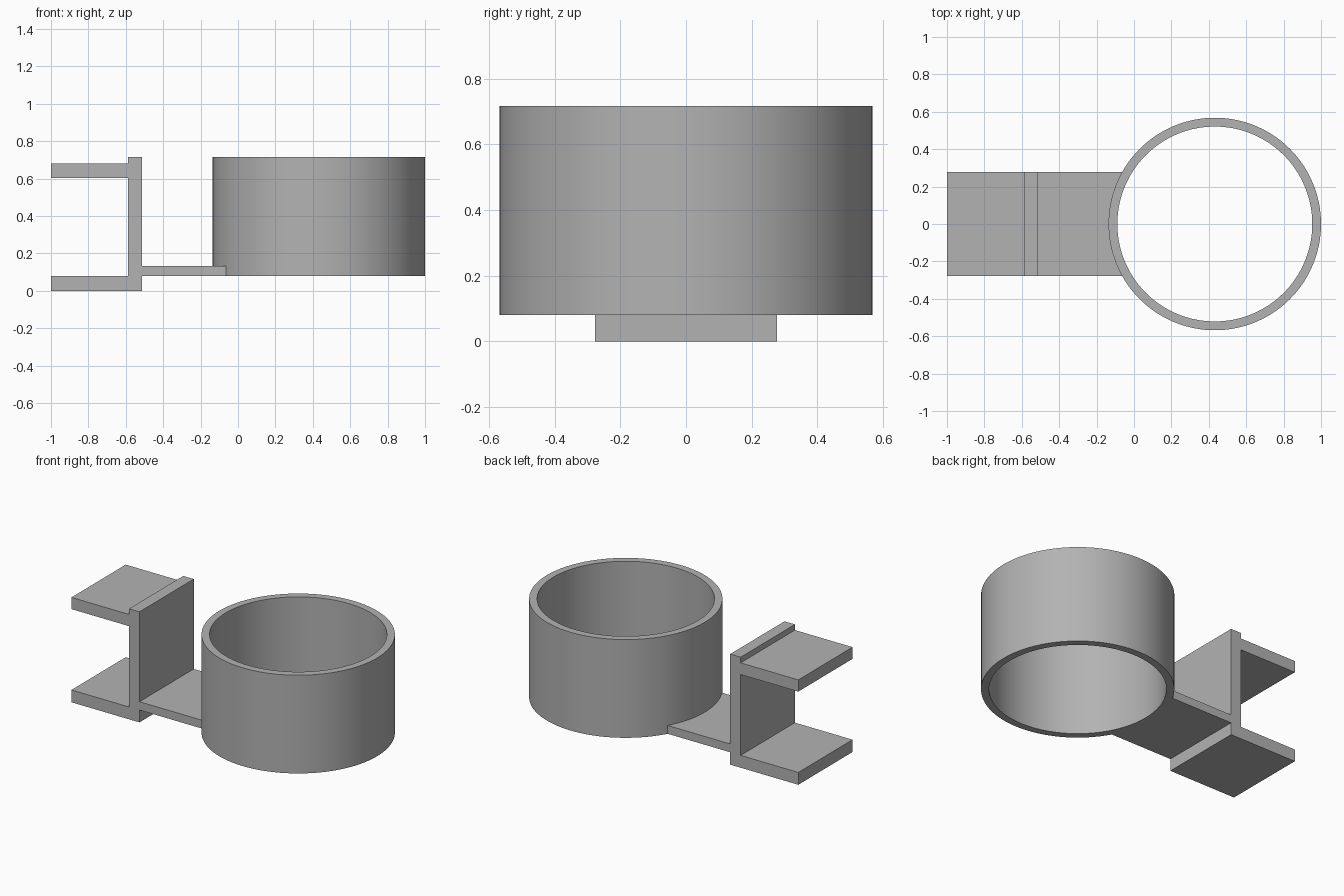
import bpy, bmesh, math
from mathutils import Vector

cube = bpy.data.objects.get("Cube")
if cube:
    bpy.data.objects.remove(cube, do_unlink=True)

grey = bpy.data.materials.new("plain_grey")
grey.use_nodes = True
grey.diffuse_color = (0.45, 0.45, 0.45, 1)
grey.node_tree.nodes["Principled BSDF"].inputs["Base Color"].default_value = grey.diffuse_color

RING_X, OUTER, INNER = 0.432, 0.568, 0.521
BASE, TOP = 0.08, 0.717
HALF_WIDTH = 0.278


def finish(name, bm):
    bmesh.ops.recalc_face_normals(bm, faces=bm.faces)
    mesh = bpy.data.meshes.new(name)
    bm.to_mesh(mesh)
    bm.free()
    mesh.materials.append(grey)
    obj = bpy.data.objects.new(name, mesh)
    bpy.context.collection.objects.link(obj)
    return obj


def extrude_outline(name, points, direction):
    bm = bmesh.new()
    face = bm.faces.new([bm.verts.new(p) for p in points])
    result = bmesh.ops.extrude_face_region(bm, geom=[face], use_keep_orig=True)
    moved = [v for v in result["geom"] if isinstance(v, bmesh.types.BMVert)]
    bmesh.ops.translate(bm, verts=moved, vec=Vector(direction))
    return finish(name, bm)


# Open cup ring: a rectangular wall section spun around the ring axis
bm = bmesh.new()
section = [bm.verts.new((RING_X + r, 0, z))
           for r, z in ((INNER, BASE), (OUTER, BASE), (OUTER, TOP), (INNER, TOP))]
edges = [bm.edges.new((section[i], section[(i + 1) % 4])) for i in range(4)]
bmesh.ops.spin(bm, geom=section + edges, cent=(RING_X, 0, 0), axis=(0, 0, 1),
               angle=math.tau, steps=128, use_duplicate=False)
bmesh.ops.remove_doubles(bm, verts=bm.verts, dist=0.0005)
ring = finish("cup_ring", bm)

# Clip bracket: upright with a lower and an upper flange
profile = [(-1, 0), (-0.512, 0), (-0.512, TOP), (-0.587, TOP), (-0.587, 0.68),
           (-1, 0.68), (-1, 0.604), (-0.587, 0.604), (-0.587, BASE), (-1, BASE)]
extrude_outline("clip_bracket", [(x, -HALF_WIDTH, z) for x, z in profile],
                (0, 2 * HALF_WIDTH, 0))

# Connecting arm: flat plate whose end follows the ring wall
reach = OUTER - 0.002
limit = math.asin(HALF_WIDTH / reach)
angles = [limit * (i / 12 - 1) for i in range(25)]
outline = [(-0.512, HALF_WIDTH, BASE), (-0.512, -HALF_WIDTH, BASE)]
outline += [(RING_X - reach * math.cos(a), reach * math.sin(a), BASE) for a in angles]
extrude_outline("connecting_arm", outline, (0, 0, 0.054))

# Smooth the round wall while keeping its rims sharp
bpy.ops.object.select_all(action="DESELECT")
ring.select_set(True)
bpy.context.view_layer.objects.active = ring
bpy.ops.object.shade_smooth_by_angle(angle=math.radians(30))
